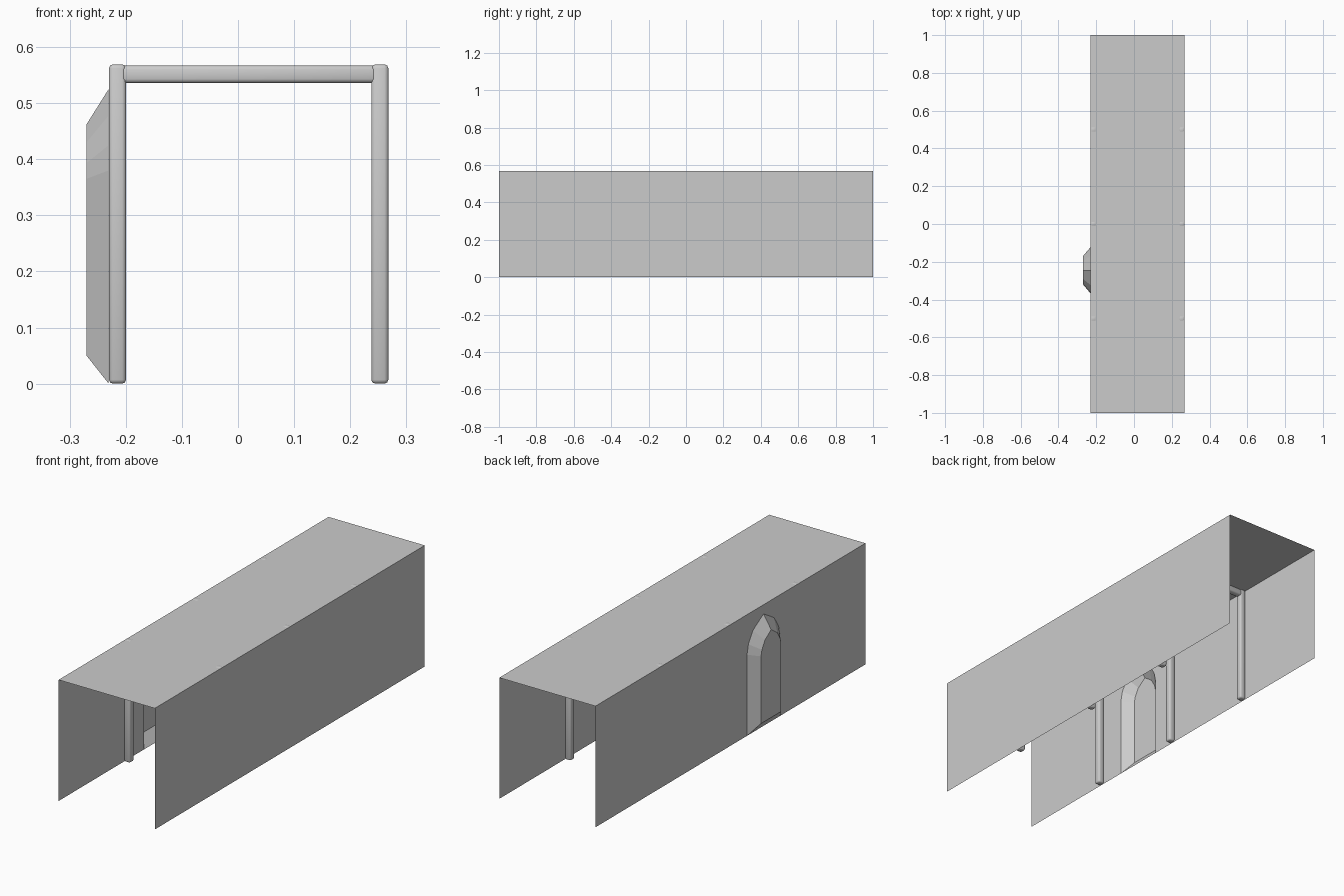
import bpy, bmesh, math

if "Cube" in bpy.data.objects:
    bpy.data.objects.remove(bpy.data.objects["Cube"])

LEFT, RIGHT, TOP = -0.2305, 0.2685, 0.568
MID = (LEFT + RIGHT) / 2
NICHE_Y, NICHE_X = -0.245, -0.27

stone = bpy.data.materials.new("plain_grey")
stone.diffuse_color = (0.6, 0.6, 0.6, 1)
stone.use_nodes = True
stone.node_tree.nodes["Principled BSDF"].inputs["Base Color"].default_value = stone.diffuse_color


def mesh_object(name, verts, faces):
    me = bpy.data.meshes.new(name)
    me.from_pydata(verts, [], faces)
    me.materials.append(stone)
    ob = bpy.data.objects.new(name, me)
    bpy.context.collection.objects.link(ob)
    return ob


def bar(name, lo, hi, bevel=0.007):
    """Box between two corners with rounded edges."""
    me = bpy.data.meshes.new(name)
    bm = bmesh.new()
    bmesh.ops.create_cube(bm, size=1)
    for v in bm.verts:
        v.co = [(a + b) / 2 + c * (b - a) for a, b, c in zip(lo, hi, v.co)]
    bmesh.ops.bevel(bm, geom=bm.edges[:], offset=bevel, segments=2,
                    profile=0.5, affect='EDGES')
    bm.to_mesh(me)
    bm.free()
    me.materials.append(stone)
    ob = bpy.data.objects.new(name, me)
    bpy.context.collection.objects.link(ob)
    bpy.ops.object.select_all(action='DESELECT')
    ob.select_set(True)
    bpy.context.view_layer.objects.active = ob
    bpy.ops.object.shade_smooth_by_angle(angle=math.radians(50))
    return ob


def arch(half, apex):
    """Full pointed-arch outline (y, z) from half of it, running -y to +y."""
    return ([(NICHE_Y - y, z) for y, z in half] + [(NICHE_Y, apex)]
            + [(NICHE_Y + y, z) for y, z in reversed(half)])


outer = arch([(0.122, 0), (0.122, 0.38), (0.112, 0.425), (0.078, 0.478)], 0.525)
inner = arch([(0.075, 0.05), (0.075, 0.365), (0.068, 0.393), (0.046, 0.43)], 0.462)
n = len(outer)

# Left wall with the arched opening
outline = [(-1, 0)] + outer + [(1, 0), (1, TOP), (-1, TOP)]
mesh_object("left_wall", [(LEFT, y, z) for y, z in outline],
            [list(range(len(outline)))])

# Recessed arched niche: sloping sides and flat back
mesh_object("arched_niche",
            [(LEFT, y, z) for y, z in outer] + [(NICHE_X, y, z) for y, z in inner],
            [[i, (i + 1) % n, (i + 1) % n + n, i + n] for i in range(n)]
            + [list(range(n, 2 * n))])

# Right wall and ceiling
mesh_object("right_wall", [(RIGHT, -1, 0), (RIGHT, -1, TOP), (RIGHT, 1, TOP),
                           (RIGHT, 1, 0)], [[0, 1, 2, 3]])
mesh_object("ceiling", [(LEFT, -1, TOP), (LEFT, 1, TOP), (RIGHT, 1, TOP),
                        (RIGHT, -1, TOP)], [[0, 1, 2, 3]])

# Three support frames: two posts and a cross beam each
W = 0.031
for k, y in enumerate((-0.5, 0, 0.5), 1):
    y0, y1 = y - W / 2, y + W / 2
    bar(f"left_post_{k}", (LEFT + 0.0005, y0, 0), (LEFT + W, y1, TOP + 0.001))
    bar(f"right_post_{k}", (RIGHT - W, y0, 0), (RIGHT - 0.0005, y1, TOP + 0.001))
    bar(f"cross_beam_{k}", (LEFT + 0.02, y0 + 0.001, 0.536),
        (RIGHT - 0.02, y1 - 0.001, TOP - 0.001))
